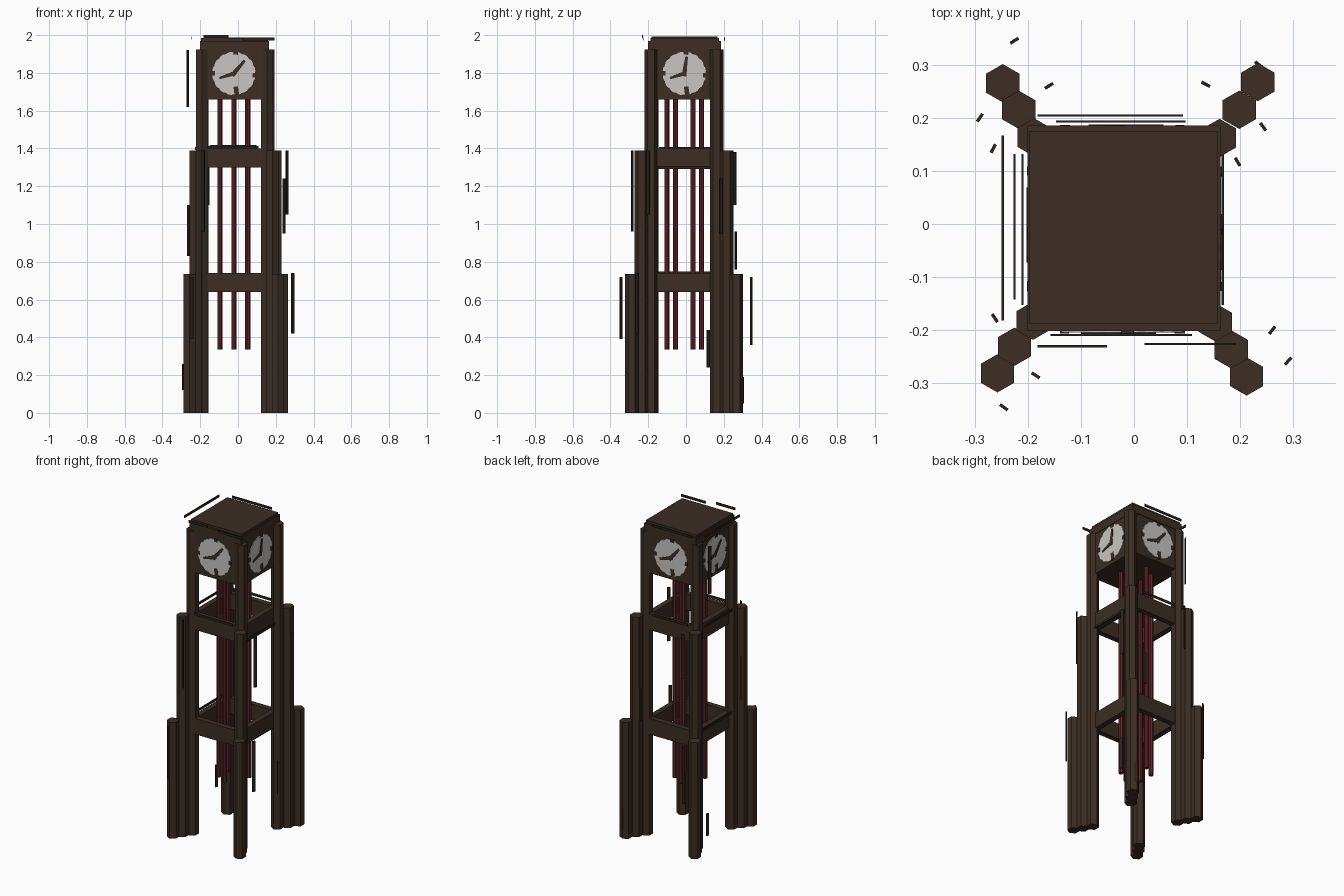
import bpy, bmesh, math
from mathutils import Matrix, Vector

if "Cube" in bpy.data.objects:
    bpy.data.objects.remove(bpy.data.objects["Cube"])


def material(name, rgb):
    m = bpy.data.materials.new(name)
    m.use_nodes = True
    m.diffuse_color = (*rgb, 1)
    bsdf = m.node_tree.nodes["Principled BSDF"]
    bsdf.inputs["Base Color"].default_value = (*rgb, 1)
    bsdf.inputs["Roughness"].default_value = 0.9
    return m


WOOD = material("dark wood", (0.045, 0.027, 0.018))
SPLINTER = material("charred wood", (0.022, 0.016, 0.011))
RED = material("red pipe", (0.13, 0.02, 0.024))
DIAL = material("pale dial", (0.58, 0.56, 0.54))


def finish(bm, name, mat):
    bmesh.ops.recalc_face_normals(bm, faces=bm.faces)
    me = bpy.data.meshes.new(name)
    bm.to_mesh(me)
    bm.free()
    me.materials.append(mat)
    ob = bpy.data.objects.new(name, me)
    bpy.context.collection.objects.link(ob)
    return ob


def box(name, lo, hi, mat=WOOD):
    bm = bmesh.new()
    bmesh.ops.create_cube(bm, size=1)
    lo, hi = Vector(lo), Vector(hi)
    bmesh.ops.transform(bm, verts=bm.verts, matrix=Matrix.Translation((lo + hi) / 2)
                        @ Matrix.Diagonal((*(hi - lo), 1)))
    return finish(bm, name, mat)


def prism(name, x, y, z0, z1, r, sides=6, turn=0, mat=WOOD):
    bm = bmesh.new()
    bmesh.ops.create_cone(bm, cap_ends=True, segments=sides, radius1=r, radius2=r, depth=z1 - z0,
                          matrix=Matrix.Translation((x, y, (z0 + z1) / 2)) @ Matrix.Rotation(turn, 4, "Z"))
    return finish(bm, name, mat)


# Stepped clusters of three hexagonal columns at each corner
corners = {
    "back_right": [(-0.188, 0.163), (-0.217, 0.215), (-0.247, 0.265)],
    "back_left": [(0.161, 0.162), (0.198, 0.215), (0.233, 0.267)],
    "front_right": [(-0.19, -0.182), (-0.225, -0.231), (-0.257, -0.281)],
    "front_left": [(0.153, -0.185), (0.183, -0.236), (0.212, -0.287)],
}
tops = {"inner": 1.925, "middle": 1.39, "outer": 0.735}
for corner, spots in corners.items():
    for (part, top), (x, y) in zip(tops.items(), spots):
        prism(f"{corner}_{part}_column", x, y, 0, top, 0.036)

# Open square frames tying the columns together
X0, X1, Y0, Y1, T = -0.195, 0.16, -0.2, 0.18, 0.035
for level, z in (("lower", 0.64), ("upper", 1.3)):
    h = z + 0.1
    box(f"{level}_front_beam", (X0, Y0, z), (X1, Y0 + T, h))
    box(f"{level}_back_beam", (X0, Y1 - T, z), (X1, Y1, h))
    box(f"{level}_right_beam", (X0, Y0 + T, z), (X0 + T, Y1 - T, h))
    box(f"{level}_left_beam", (X1 - T, Y0 + T, z), (X1, Y1 - T, h))

# Clock housing and stepped roof
box("clock_housing", (X0, Y0, 1.66), (X1, Y1, 1.92))
box("roof_base", (-0.2, -0.201, 1.92), (0.163, 0.185, 1.97))
box("roof_slab", (-0.197, -0.187, 1.97), (0.158, 0.175, 1.985))

# Six hanging pipes in a ring
CX, CY = -0.022, -0.009
for i in range(6):
    a = math.radians(30 + 60 * i)
    prism(f"pipe_{i + 1}", CX + 0.085 * math.cos(a), CY + 0.092 * math.sin(a),
          0.335, 1.66, 0.0135, 8, mat=RED)


# Clock dials: built flat, then stood on each side of the housing
def plate(name, points, depth, frame, mat):
    bm = bmesh.new()
    face = bm.faces.new([bm.verts.new((u, v, 0)) for u, v in points])
    out = bmesh.ops.extrude_face_region(bm, geom=[face])
    bmesh.ops.translate(bm, vec=(0, 0, depth),
                        verts=[g for g in out["geom"] if isinstance(g, bmesh.types.BMVert)])
    bmesh.ops.transform(bm, verts=bm.verts, matrix=frame)
    return finish(bm, name, mat)


def bar(angle, r0, r1, w0, w1):
    d = Vector((math.sin(angle), math.cos(angle)))
    n = Vector((d.y, -d.x))
    return [d * r0 - n * w0, d * r0 + n * w0, d * r1 + n * w1, d * r1 - n * w1]


upright = Matrix.Rotation(math.pi / 2, 4, "X")
sides = {"front": (0, CX, Y0), "left": (90, X1, CY), "back": (180, CX, Y1), "right": (270, X0, CY)}
for side, (deg, x, y) in sides.items():
    frame = Matrix.Translation((x, y, 1.797)) @ Matrix.Rotation(math.radians(deg), 4, "Z") @ upright
    rim = []
    for i in range(48):
        a = math.tau * i / 48
        r = 0.115 - (0.004 if i % 3 == 0 else 0)
        rim.append((r * math.cos(a), r * math.sin(a)))
    plate(f"{side}_dial", rim, 0.004, frame, DIAL)
    minute = 40 if deg != 90 else 8
    plate(f"{side}_minute_hand", bar(math.radians(minute), -0.015, 0.09, 0.013, 0.007), 0.007, frame, WOOD)
    plate(f"{side}_hour_hand", bar(math.radians(252), -0.01, 0.08, 0.012, 0.006), 0.007, frame, WOOD)
    for mark, angle, start in (("bottom", 172, 0.07), ("left", 270, 0.1), ("right", 95, 0.1), ("top", 5, 0.1)):
        plate(f"{side}_{mark}_mark", bar(math.radians(angle), start, 0.117, 0.012, 0.012), 0.006, frame, WOOD)

# Thin upright splinters around the columns: x, y, bottom, top
uprights = [
    (-0.225, 0.345, 0.36, 0.72), (-0.245, -0.345, 0.39, 0.72), (0.29, -0.258, 0.42, 0.74),
    (0.26, -0.2, 1.05, 1.39), (0.243, 0.183, 0.95, 1.24), (-0.16, 0.26, 1.1, 1.38),
    (-0.185, -0.285, 0.96, 1.39), (0.195, 0.117, 0.24, 0.44), (0.235, 0.3, 0.05, 0.19),
    (-0.29, 0.2, 0.12, 0.26), (-0.262, -0.177, 0.83, 1.1), (-0.265, 0.142, 1.62, 1.92),
    (0.135, 0.263, 0.76, 0.96),
]
for i, (x, y, z0, z1) in enumerate(uprights):
    turn = math.atan2(y, x) + math.pi / 2
    ob = box(f"upright_splinter_{i + 1}", (-0.009, -0.003, 0), (0.009, 0.003, z1 - z0), SPLINTER)
    ob.location = (x, y, z0)
    ob.rotation_euler.z = turn

# Thin level splinters beside the roof and frames: start x, y, end x, y, height
level = [
    (-0.18, 0.204, 0.09, 0.204, 1.98), (-0.145, 0.193, 0.095, 0.193, 1.41),
    (-0.247, -0.18, -0.247, 0.165, 1.985), (-0.225, -0.14, -0.225, 0.13, 1.4),
    (-0.21, -0.15, -0.21, 0.13, 0.74), (0.167, -0.15, 0.167, 0.17, 1.3),
    (-0.155, -0.209, 0.107, -0.209, 1.405), (-0.18, -0.23, -0.053, -0.23, 1.992),
    (0.022, -0.226, 0.19, -0.226, 1.98),
]
for i, (xa, ya, xb, yb, z) in enumerate(level):
    box(f"level_splinter_{i + 1}", (xa - 0.002, ya - 0.002, z - 0.008), (xb + 0.002, yb + 0.002, z + 0.008), SPLINTER)
